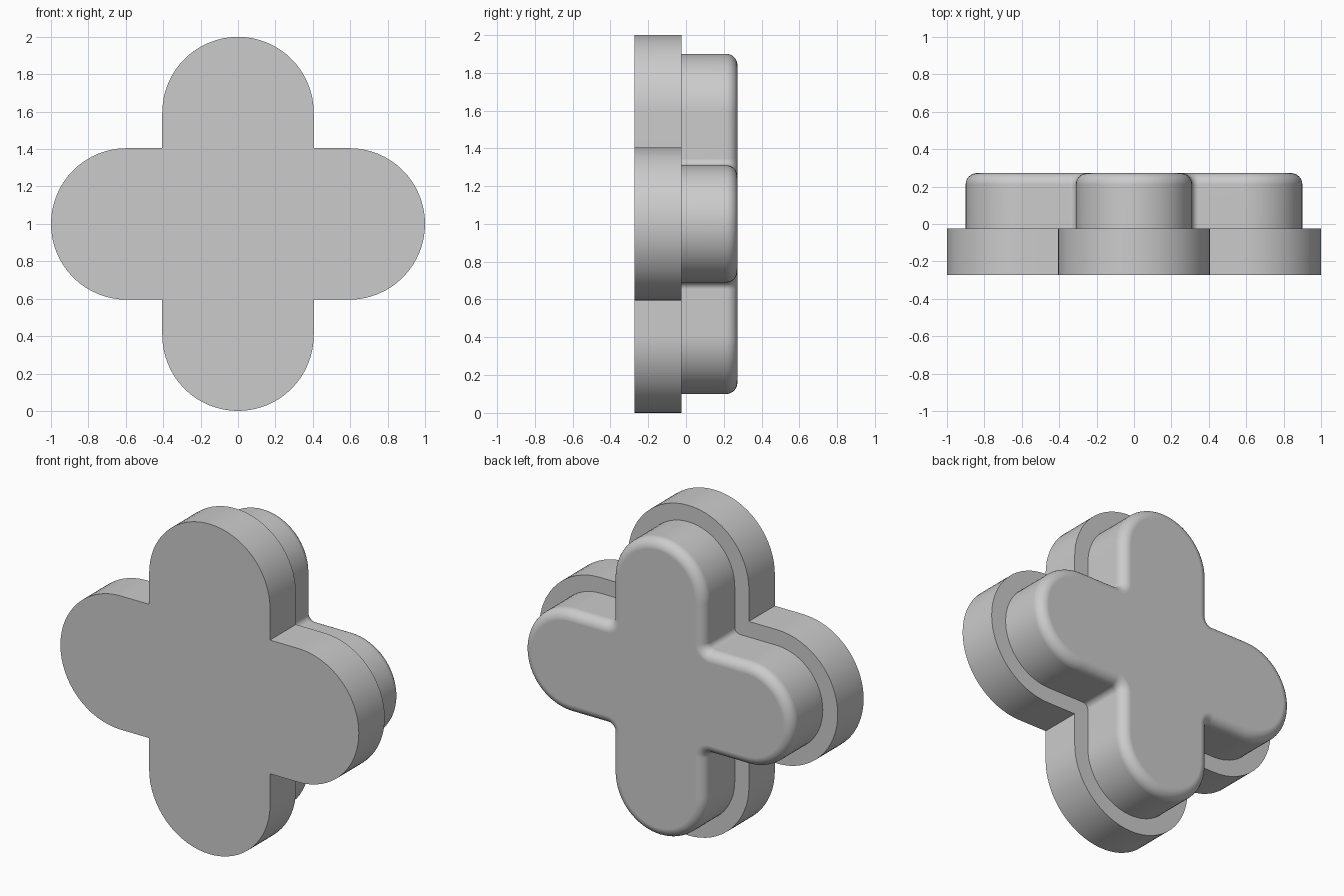
import bpy, bmesh
from math import cos, sin, pi, radians

if "Cube" in bpy.data.objects:
    bpy.data.objects.remove(bpy.data.objects["Cube"])

grey = bpy.data.materials.new("plain grey")
grey.use_nodes = True
grey.diffuse_color = (0.6, 0.6, 0.6, 1)
grey.node_tree.nodes["Principled BSDF"].inputs["Base Color"].default_value = grey.diffuse_color


def cross_outline(reach, width, fillet):
    """Four round-ended arms; the corners between them are sharp or filleted."""
    centre = reach - width
    arm = []
    for i in range(33):                      # round arm end
        a = -pi / 2 + pi * i / 32
        arm.append((centre + width * cos(a), width * sin(a)))
    if fillet:                               # concave corner to the next arm
        c = width + fillet
        for i in range(9):
            a = -pi / 2 - pi / 2 * i / 8
            arm.append((c + fillet * cos(a), c + fillet * sin(a)))
    else:
        arm.append((width, width))
    points = []
    for turn in range(4):
        points += arm
        arm = [(-z, x) for x, z in arm]
    return points


def loft(name, layers):
    """Join outlines stacked along y into a closed solid; layers are (y, outline)."""
    bm = bmesh.new()
    rings = [[bm.verts.new((x, y, z + 1)) for x, z in pts] for y, pts in layers]
    n = len(rings[0])
    for low, high in zip(rings, rings[1:]):
        for i in range(n):
            j = (i + 1) % n
            bm.faces.new((low[i], low[j], high[j], high[i]))
    bm.faces.new(rings[0])
    bm.faces.new(rings[-1])
    bmesh.ops.recalc_face_normals(bm, faces=bm.faces)
    mesh = bpy.data.meshes.new(name)
    bm.to_mesh(mesh)
    bm.free()
    mesh.materials.append(grey)
    obj = bpy.data.objects.new(name, mesh)
    bpy.context.collection.objects.link(obj)
    bpy.ops.object.select_all(action="DESELECT")
    obj.select_set(True)
    bpy.context.view_layer.objects.active = obj
    bpy.ops.object.shade_smooth_by_angle(angle=radians(30))
    flat = obj.modifiers.new("flat caps", "WEIGHTED_NORMAL")
    flat.keep_sharp = True
    return obj


FRONT, STEP, BACK = -0.272, -0.024, 0.272

# Front plate with sharp edges
plate = cross_outline(1.0, 0.405, 0)
loft("front_plate", [(FRONT, plate), (STEP, plate)])

# Smaller raised block behind it, with a rounded rim
rim = 0.06
layers = [(STEP - 0.01, cross_outline(0.9, 0.31, 0.035))]
for i in range(9):
    a = pi / 2 * i / 8
    inset = rim * (1 - cos(a))
    layers.append((BACK - rim + rim * sin(a),
                   cross_outline(0.9 - inset, 0.31 - inset, 0.035 + inset)))
loft("raised_block", layers)
